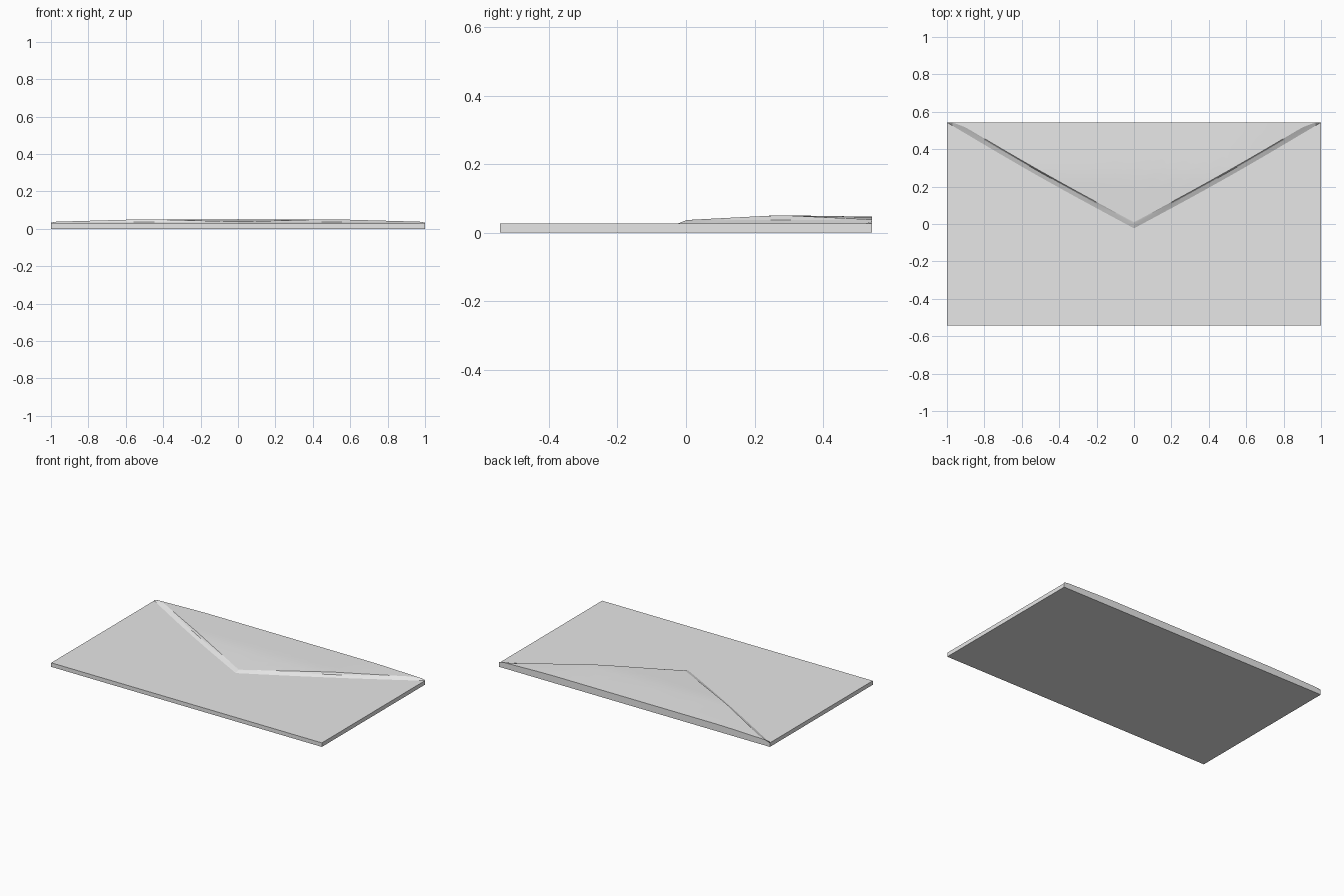
import bpy
import bmesh
from math import pi, sin, radians

cube = bpy.data.objects.get("Cube")
if cube:
    bpy.data.objects.remove(cube, do_unlink=True)

BASE, BACK = 0.027, 0.543

paper = bpy.data.materials.new("grey_paper")
paper.use_nodes = True
grey = (0.8, 0.8, 0.8, 1)
paper.diffuse_color = grey
paper.node_tree.nodes["Principled BSDF"].inputs["Base Color"].default_value = grey


def add_object(name, bm):
    bmesh.ops.recalc_face_normals(bm, faces=bm.faces)
    mesh = bpy.data.meshes.new(name)
    bm.to_mesh(mesh)
    bm.free()
    obj = bpy.data.objects.new(name, mesh)
    mesh.materials.append(paper)
    bpy.context.collection.objects.link(obj)
    return obj


def flap_height(x, y):
    # Shallow tent that is highest midway along the flap
    return min(0.037 + 0.028 * (1 - abs(x)), 0.037 + 0.052 * max(y, 0), 0.051 - 0.015 * (y - 0.27))


def flap_section(x):
    # Closed front-to-back outline of the flap at x
    a = abs(x)
    edge = -0.023 + (BACK + 0.023) * a - 0.01 * sin(pi * a)
    rim = min(edge + 0.025, BACK)
    rim_z = BASE + min(0.01, 0.006 + 0.2 * (1 - a))
    ridge = min(edge + 0.033, BACK)
    pts = [(x, edge, BASE), (x, rim, rim_z)]
    ys = {ridge + (BACK - ridge) * i / 8 for i in range(9)}
    inner = sorted(ys) if len(ys) == 9 else [BACK] * 9
    pts += [(x, y, max(rim_z, flap_height(x, y)) if a < 1 else rim_z) for y in inner]
    pts.append((x, BACK, BASE))
    return pts


# Envelope body
bm = bmesh.new()
bmesh.ops.create_cube(bm, size=1)
for v in bm.verts:
    v.co = (v.co.x * 2, v.co.y * 2 * BACK, (v.co.z + 0.5) * BASE)
add_object("envelope_body", bm)

# Triangular closing flap
bm = bmesh.new()
half = [0.1 * i for i in range(1, 10)] + [0.97, 1]
xs = [-x for x in reversed(half)] + [0] + half
rows = [[bm.verts.new(p) for p in flap_section(x)] for x in xs]
for left, right in zip(rows, rows[1:]):
    for i in range(len(left)):
        j = (i + 1) % len(left)
        bm.faces.new((left[i], right[i], right[j], left[j]))
bmesh.ops.remove_doubles(bm, verts=bm.verts, dist=0.0005)
bmesh.ops.dissolve_degenerate(bm, edges=bm.edges, dist=0.0005)
flap = add_object("envelope_flap", bm)

bpy.ops.object.select_all(action="DESELECT")
flap.select_set(True)
bpy.context.view_layer.objects.active = flap
bpy.ops.object.shade_smooth_by_angle(angle=radians(12))
